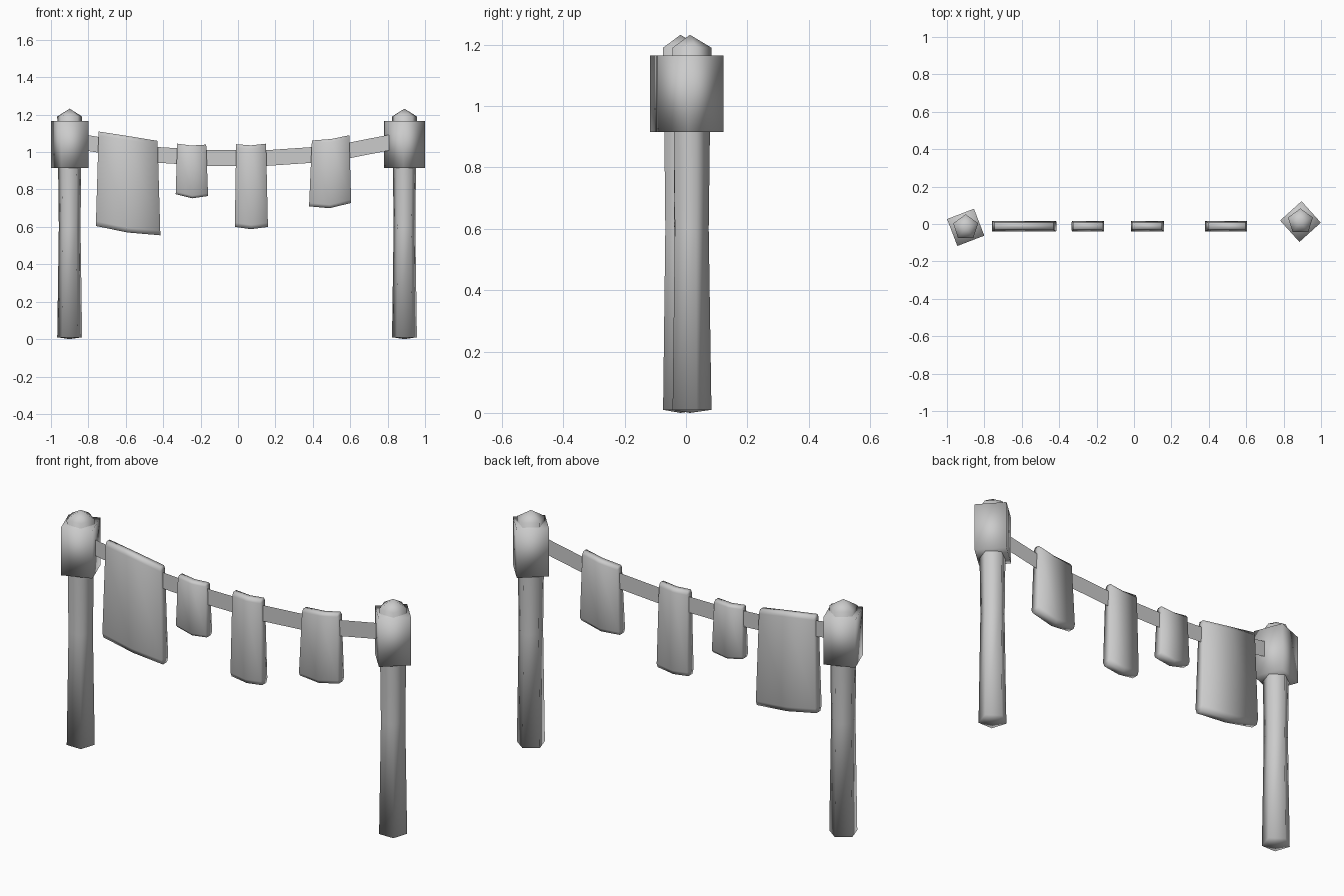
import bpy, bmesh
from math import sin, cos, radians
from mathutils import Vector

cube = bpy.data.objects.get("Cube")
if cube:
    bpy.data.objects.remove(cube)

grey = bpy.data.materials.new("plain grey")
grey.use_nodes = True
GREY = (0.6, 0.6, 0.6, 1)
grey.diffuse_color = GREY
grey.node_tree.nodes["Principled BSDF"].inputs["Base Color"].default_value = GREY


def finish(name, bm, smooth=True):
    if smooth:
        bmesh.ops.recalc_face_normals(bm, faces=bm.faces)
    mesh = bpy.data.meshes.new(name)
    for f in bm.faces:
        f.smooth = smooth
    bm.to_mesh(mesh)
    bm.free()
    mesh.materials.append(grey)
    obj = bpy.data.objects.new(name, mesh)
    bpy.context.collection.objects.link(obj)
    return obj


def loft(bm, rings):
    """Skin closed rings of points; returns the vertex rings."""
    rings = [[bm.verts.new(p) for p in ring] for ring in rings]
    n = len(rings[0])
    for a, b in zip(rings, rings[1:]):
        for i in range(n):
            j = (i + 1) % n
            bm.faces.new((a[i], a[j], b[j], b[i]))
    return rings


def column(name, centre, sides, turn, profile, tips=None):
    """Turned column from (radius, height) pairs, flat or pointed ends."""
    x, y = centre
    angles = [radians(turn + 360 * i / sides) for i in range(sides)]
    bm = bmesh.new()
    rings = loft(bm, [[(x + r * cos(a), y + r * sin(a), z) for a in angles]
                      for r, z in profile])
    for k, ring in enumerate((rings[0], rings[-1])):
        if tips:
            tip = bm.verts.new((x, y, tips[k]))
            for i in range(sides):
                bm.faces.new((ring[i], ring[(i + 1) % sides], tip))
        else:
            bm.faces.new(ring)
    return finish(name, bm)


def cloth(name, top, bottom):
    """Hanging cloth: three columns of a thin, slightly bulging section."""
    y0 = -0.012
    section = ((0.0, 0.013), (0.04, 0.021), (0.95, 0.027), (1.0, 0.017))
    loop = [(t, -w) for t, w in section] + [(t, w) for t, w in reversed(section)]
    bm = bmesh.new()
    rings = []
    for (tx, tz), (bx, bz) in zip(top, bottom):
        a, b = Vector((tx, y0, tz)), Vector((bx, y0, bz))
        rings.append([a.lerp(b, t) + Vector((0, w, 0)) for t, w in loop])
    rings = loft(bm, rings)
    n = len(loop)
    for ring in (rings[0], rings[-1]):
        for i in range(n // 2 - 1):
            bm.faces.new((ring[i], ring[i + 1], ring[n - 2 - i], ring[n - 1 - i]))
    return finish(name, bm)


# Posts with pointed tops and square heads
post_profile = ((0.07, 0.01), (0.061, 0.6), (0.065, 0.92), (0.07, 1.19))
for side, centre, turn in (("right", (-0.9, -0.018), 156), ("left", (0.89, 0.013), 87)):
    column(side + "_post", centre, 5, 90, post_profile, tips=(0.0, 1.232))
    column(side + "_post_head", centre, 4, turn, ((0.109, 0.915), (0.109, 1.165)))

# Sagging flat strap between the posts
strap = ((-0.84, 1.055), (-0.43, 0.985), (-0.15, 0.968), (0.15, 0.968),
         (0.4, 0.985), (0.6, 1.01), (0.83, 1.055))
bm = bmesh.new()
pairs = [[bm.verts.new((x, -0.01, z + h)) for h in (-0.042, 0.042)] for x, z in strap]
for a, b in zip(pairs, pairs[1:]):
    bm.faces.new((a[0], b[0], b[1], a[1]))
finish("strap", bm, smooth=False)

# Cloths hung over the strap
cloth("large_cloth", ((-0.745, 1.11), (-0.59, 1.086), (-0.43, 1.06)),
      ((-0.76, 0.605), (-0.59, 0.57), (-0.415, 0.555)))
cloth("small_cloth", ((-0.325, 1.045), (-0.25, 1.035), (-0.17, 1.04)),
      ((-0.333, 0.775), (-0.245, 0.753), (-0.16, 0.765)))
cloth("narrow_cloth", ((-0.01, 1.042), (0.07, 1.036), (0.15, 1.045)),
      ((-0.017, 0.6), (0.07, 0.588), (0.16, 0.6)))
cloth("medium_cloth", ((0.395, 1.062), (0.5, 1.07), (0.595, 1.09)),
      ((0.38, 0.71), (0.49, 0.7), (0.605, 0.728)))
